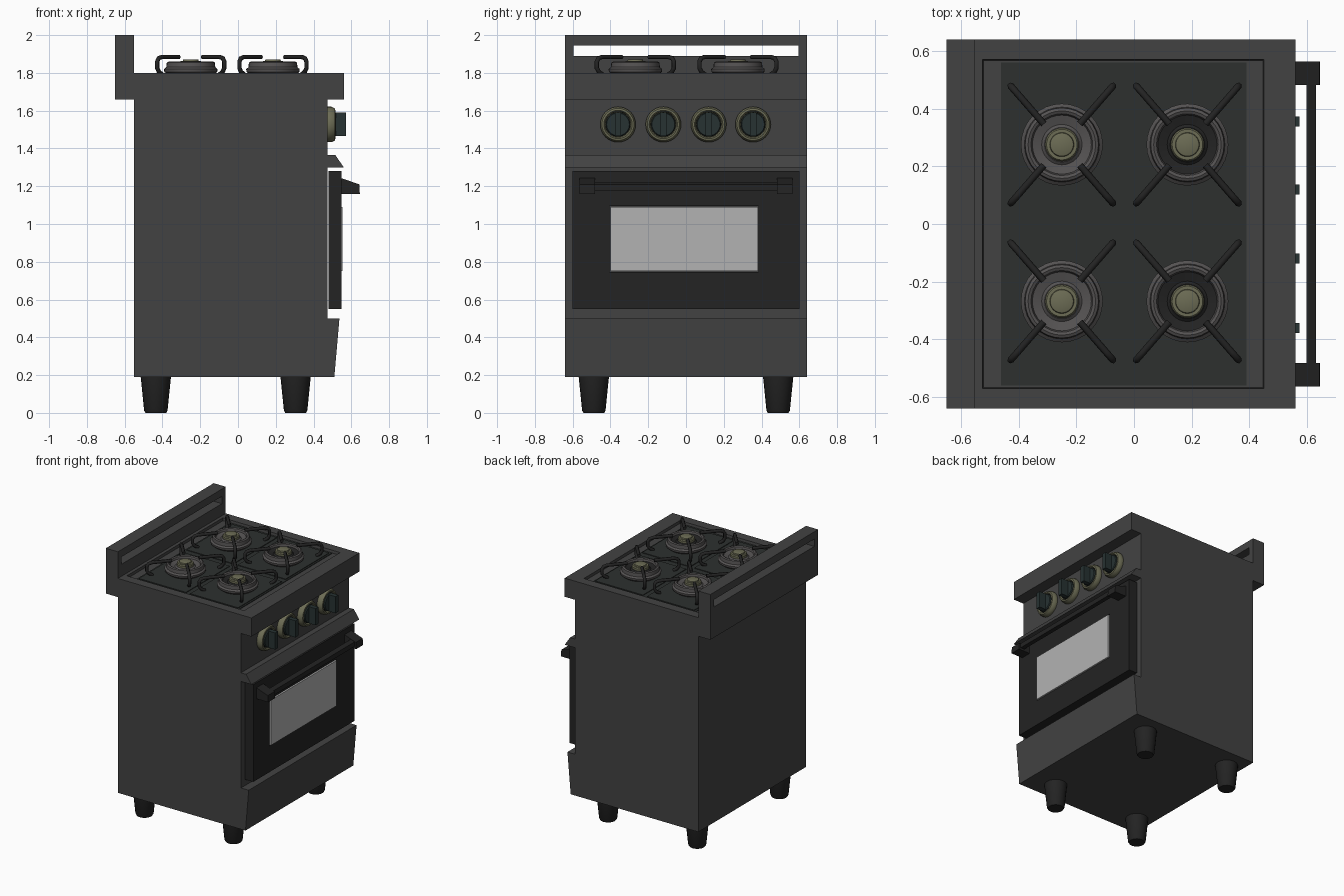
import bpy, bmesh, math
from mathutils import Matrix, Vector

if "Cube" in bpy.data.objects:
    bpy.data.objects.remove(bpy.data.objects["Cube"])


def material(name, r, g, b):
    m = bpy.data.materials.new(name)
    m.diffuse_color = (r, g, b, 1)
    m.use_nodes = True
    m.node_tree.nodes["Principled BSDF"].inputs["Base Color"].default_value = m.diffuse_color
    return m


BODY = material("charcoal", 0.055, 0.055, 0.055)
BLACK = material("black", 0.017, 0.017, 0.017)
TRAY = material("tray_green_black", 0.026, 0.03, 0.028)
STEEL = material("steel", 0.09, 0.085, 0.085)
BRASS = material("brass", 0.15, 0.15, 0.09)
KNOB = material("knob_dark", 0.02, 0.032, 0.032)
GLASS = material("glass_grey", 0.45, 0.45, 0.45)


def finish(name, bm, mat, smooth=False):
    bmesh.ops.recalc_face_normals(bm, faces=bm.faces)
    me = bpy.data.meshes.new(name)
    bm.to_mesh(me)
    bm.free()
    me.materials.append(mat)
    if smooth:
        me.shade_smooth()
        me.set_sharp_from_angle(angle=math.radians(35))
    ob = bpy.data.objects.new(name, me)
    bpy.context.collection.objects.link(ob)
    return ob


def prism(name, profile, y0, y1, mat):
    """Side profile of (x, z) points extruded along y."""
    bm = bmesh.new()
    face = bm.faces.new([bm.verts.new((x, y0, z)) for x, z in profile])
    out = bmesh.ops.extrude_face_region(bm, geom=[face])["geom"]
    bmesh.ops.translate(bm, vec=(0, y1 - y0, 0),
                        verts=[v for v in out if isinstance(v, bmesh.types.BMVert)])
    return finish(name, bm, mat)


def box(name, x0, x1, y0, y1, z0, z1, mat):
    return prism(name, [(x0, z0), (x1, z0), (x1, z1), (x0, z1)], y0, y1, mat)


def frame(name, x0, x1, outer, inner, mat):
    """Rectangular ring facing x; outer and inner are (y0, y1, z0, z1)."""
    bm = bmesh.new()
    loops = []
    for x, (a, b, c, d) in ((x0, outer), (x1, outer), (x1, inner), (x0, inner)):
        loops.append([bm.verts.new((x, y, z)) for y, z in ((a, c), (b, c), (b, d), (a, d))])
    for i in range(4):
        p, q = loops[i], loops[(i + 1) % 4]
        for j in range(4):
            k = (j + 1) % 4
            bm.faces.new((p[j], p[k], q[k], q[j]))
    return finish(name, bm, mat)


def lathe(name, profile, loc, mat, axis_x=False, n=32):
    """Revolve (radius, height) points around z, or around x."""
    bm = bmesh.new()
    rings = [[bm.verts.new((r * math.cos(2 * math.pi * i / n), r * math.sin(2 * math.pi * i / n), h))
              for i in range(n)] for r, h in profile]
    for p, q in zip(rings, rings[1:]):
        for i in range(n):
            k = (i + 1) % n
            bm.faces.new((p[i], p[k], q[k], q[i]))
    bm.faces.new(rings[0])
    bm.faces.new(rings[-1])
    if axis_x:
        bm.transform(Matrix.Rotation(math.pi / 2, 4, 'Y'))
    bm.transform(Matrix.Translation(loc))
    return finish(name, bm, mat, True)


# Cabinet with sloping lower drawer front
W = 0.64
prism("cabinet", [(-0.55, 0.19), (0.51, 0.19), (0.537, 0.5), (0.473, 0.5),
                  (0.473, 1.66), (-0.55, 1.66)], -W, W, BODY)
prism("control_panel_ledge", [(0.47, 1.365), (0.515, 1.365), (0.56, 1.30), (0.47, 1.30)], -W, W, BODY)

# Worktop slab with a recess in its top face
bm = bmesh.new()
bmesh.ops.create_cube(bm, size=1)
for v in bm.verts:
    v.co = Vector((0.005 + v.co.x * 1.11, v.co.y * 2 * W, 1.73 + v.co.z * 0.14))
top = max(bm.faces, key=lambda f: f.calc_center_median().z)
bmesh.ops.inset_individual(bm, faces=[top], thickness=0.03)
for v in top.verts:
    v.co.x = 0.45 if v.co.x > 0 else -0.525
    v.co.y = math.copysign(0.57, v.co.y)
bmesh.ops.inset_individual(bm, faces=[top], thickness=0.004)
for v in top.verts:
    v.co.z = 1.78
finish("worktop", bm, BODY)

# Backsplash with a long vent slot
frame("backsplash", -0.65, -0.55, (-W, W, 1.66, 2.0), (-0.595, 0.595, 1.89, 1.945), BODY)

# Cooktop tray and four burner plates
box("cooktop_tray", -0.46, 0.39, -0.56, 0.56, 1.77, 1.785, TRAY)
for px in ((-0.445, -0.055), (-0.02, 0.378)):
    for py in ((-0.54, -0.02), (0.025, 0.54)):
        box("burner_plate", *px, *py, 1.775, 1.79, TRAY)

# Burners, caps and pan supports
for bx, steel in ((-0.25, STEEL), (0.185, BLACK)):
    for by in (-0.268, 0.275):
        at = (bx, by, 0)
        lathe("burner_rim", [(0.115, 1.785), (0.14, 1.805), (0.142, 1.82), (0.13, 1.83), (0.127, 1.855),
                             (0.117, 1.86), (0.107, 1.855), (0.1, 1.835), (0.1, 1.785)], at, STEEL)
        lathe("burner_bowl", [(0.105, 1.785), (0.105, 1.842), (0.07, 1.832), (0.06, 1.84)], at, steel)
        lathe("burner_cap", [(0.058, 1.80), (0.058, 1.855), (0.053, 1.862), (0.042, 1.862),
                             (0.04, 1.87), (0.036, 1.872)], at, BRASS)
        cu = bpy.data.curves.new("pan_support", 'CURVE')
        cu.dimensions = '3D'
        cu.bevel_depth = 0.012
        cu.bevel_resolution = 1
        cu.use_fill_caps = True
        for sx in (-1, 1):
            for sy in (-1, 1):
                path = [(0.82, 1.79), (0.92, 1.805), (0.97, 1.825), (0.97, 1.86),
                        (0.93, 1.877), (0.84, 1.884), (0.34, 1.884)]
                s = cu.splines.new('POLY')
                s.points.add(len(path) - 1)
                for p, (t, z) in zip(s.points, path):
                    p.co = (bx + sx * 0.183 * t, by + sy * 0.21 * t, z, 1)
        cu.materials.append(BLACK)
        ob = bpy.data.objects.new("pan_support", cu)
        bpy.context.collection.objects.link(ob)
        bpy.ops.object.select_all(action='DESELECT')
        ob.select_set(True)
        bpy.context.view_layer.objects.active = ob
        bpy.ops.object.convert(target='MESH')

# Control knobs
for ky in (-0.36, -0.12, 0.12, 0.355):
    at = (0, ky, 1.527)
    lathe("knob_ring", [(0.09, 0.465), (0.094, 0.475), (0.094, 0.495), (0.085, 0.513),
                        (0.075, 0.515), (0.068, 0.505), (0.066, 0.48)], at, BRASS, True)
    lathe("knob_disc", [(0.065, 0.47), (0.065, 0.512), (0.06, 0.518)], at, KNOB, True)
    box("knob_grip", 0.51, 0.573, ky - 0.017, ky + 0.017, 1.465, 1.59, KNOB)

# Oven door, window and handle
frame("oven_door", 0.478, 0.547, (-0.6, 0.6, 0.55, 1.28), (-0.405, 0.385, 0.745, 1.095), BLACK)
box("oven_window", 0.482, 0.554, -0.4, 0.38, 0.75, 1.09, GLASS)
for s in (-1, 1):
    prism("handle_bracket", [(0.54, 1.245), (0.642, 1.21), (0.645, 1.16), (0.54, 1.16)],
          s * 0.482, s * 0.563, BLACK)
prism("handle_bar", [(0.597, 1.175), (0.63, 1.175), (0.63, 1.21), (0.605, 1.22), (0.597, 1.22)],
      -0.5, 0.5, BLACK)

# Tapered feet
for fx in (-0.435, 0.305):
    for fy in (-0.488, 0.488):
        lathe("foot", [(0.055, 0), (0.062, 0.012), (0.081, 0.2)], (fx, fy, 0), BLACK, n=20)
